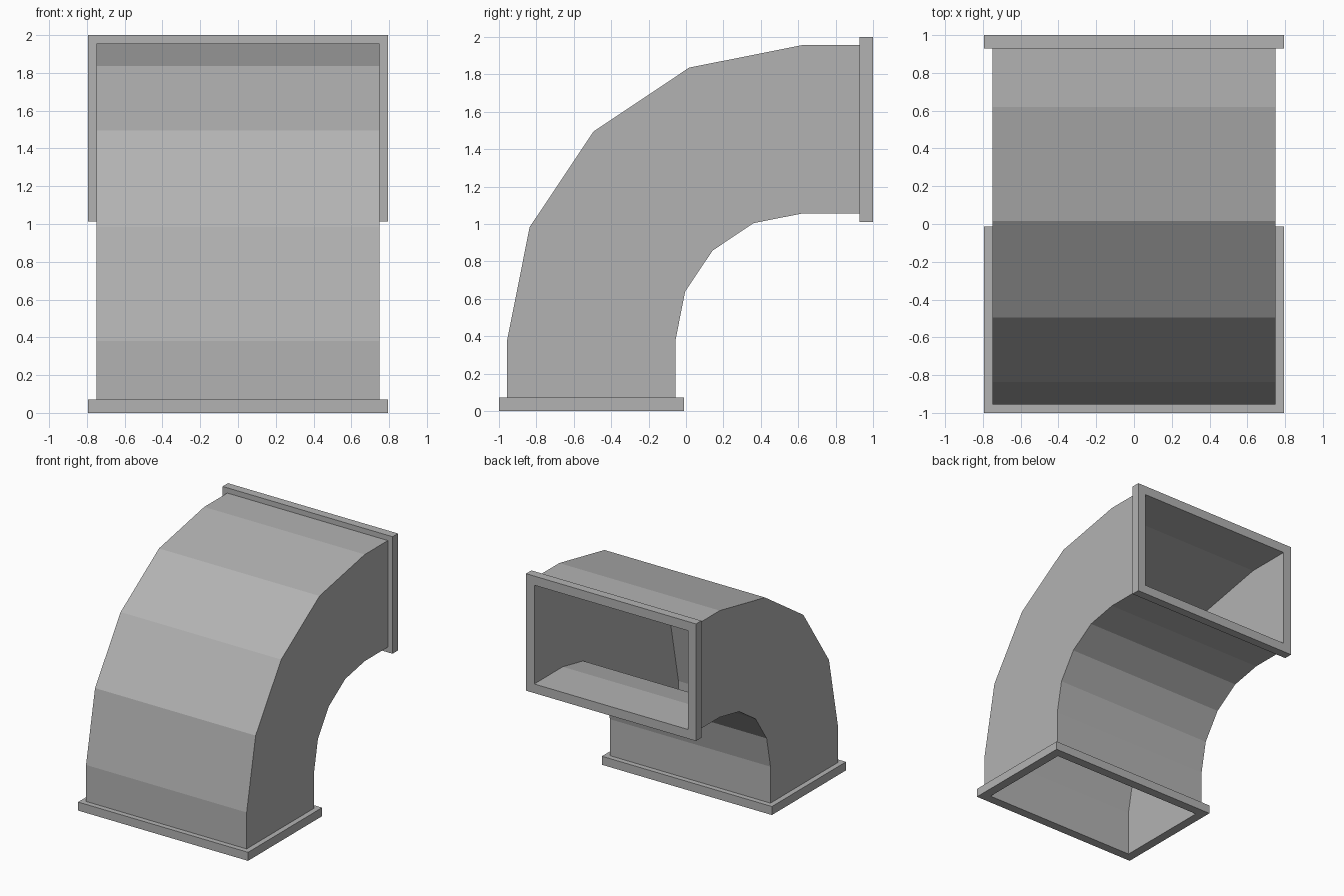
import bpy, bmesh, math
from mathutils import Vector

if "Cube" in bpy.data.objects:
    bpy.data.objects.remove(bpy.data.objects["Cube"], do_unlink=True)

HALF_W, HALF_H = 0.75, 0.45      # outside half size of the duct
WALL, LIP = 0.033, 0.044         # sheet thickness, flange overhang
FLANGE = 0.072                   # flange thickness
BEND = 0.38                      # straight length before the bend
RADIUS = 1.126                   # bend radius at the duct centre
PIVOT = Vector((0, 1 - BEND, BEND))

metal = bpy.data.materials.new("grey sheet metal")
metal.use_nodes = True
GREY = (0.45, 0.45, 0.45, 1)
metal.diffuse_color = GREY
metal.node_tree.nodes["Principled BSDF"].inputs["Base Color"].default_value = GREY


def station(angle, lead=0.0):
    """Centre and outward direction of a cross-section; lead runs straight past the bend."""
    out = Vector((0, -math.cos(angle), math.sin(angle)))
    along = Vector((0, math.sin(angle), math.cos(angle)))
    return PIVOT + out * RADIUS + along * lead, out


def rectangle(bm, place, grow):
    centre, out = place
    w, h = HALF_W + grow, HALF_H + grow
    return [bm.verts.new(centre + Vector((sx * w, 0, 0)) + out * sy * h)
            for sx, sy in ((1, 1), (-1, 1), (-1, -1), (1, -1))]


def rectangular_tube(name, places, grow):
    """Hollow rectangular tube swept through the given cross-sections."""
    bm = bmesh.new()
    outer = [rectangle(bm, p, grow) for p in places]
    inner = [rectangle(bm, p, -WALL) for p in places]
    strips = list(zip(outer, outer[1:])) + list(zip(inner, inner[1:]))
    strips += [(outer[0], inner[0]), (outer[-1], inner[-1])]
    for a, b in strips:
        for i in range(4):
            j = (i + 1) % 4
            bm.faces.new((a[i], a[j], b[j], b[i]))
    bmesh.ops.recalc_face_normals(bm, faces=bm.faces)
    mesh = bpy.data.meshes.new(name)
    bm.to_mesh(mesh)
    bm.free()
    mesh.materials.append(metal)
    obj = bpy.data.objects.new(name, mesh)
    bpy.context.collection.objects.link(obj)
    return obj


# Duct elbow: straight neck, four-segment quarter bend, straight neck
RIGHT = math.pi / 2
neck = BEND - FLANGE
bend = [station(RIGHT * i / 4) for i in range(5)]
rectangular_tube("duct_elbow", [station(0, -neck)] + bend + [station(RIGHT, neck)], 0)

# Flanges around both openings
rectangular_tube("bottom_flange", [station(0, -BEND), station(0, -neck)], LIP)
rectangular_tube("back_flange", [station(RIGHT, neck), station(RIGHT, BEND)], LIP)
